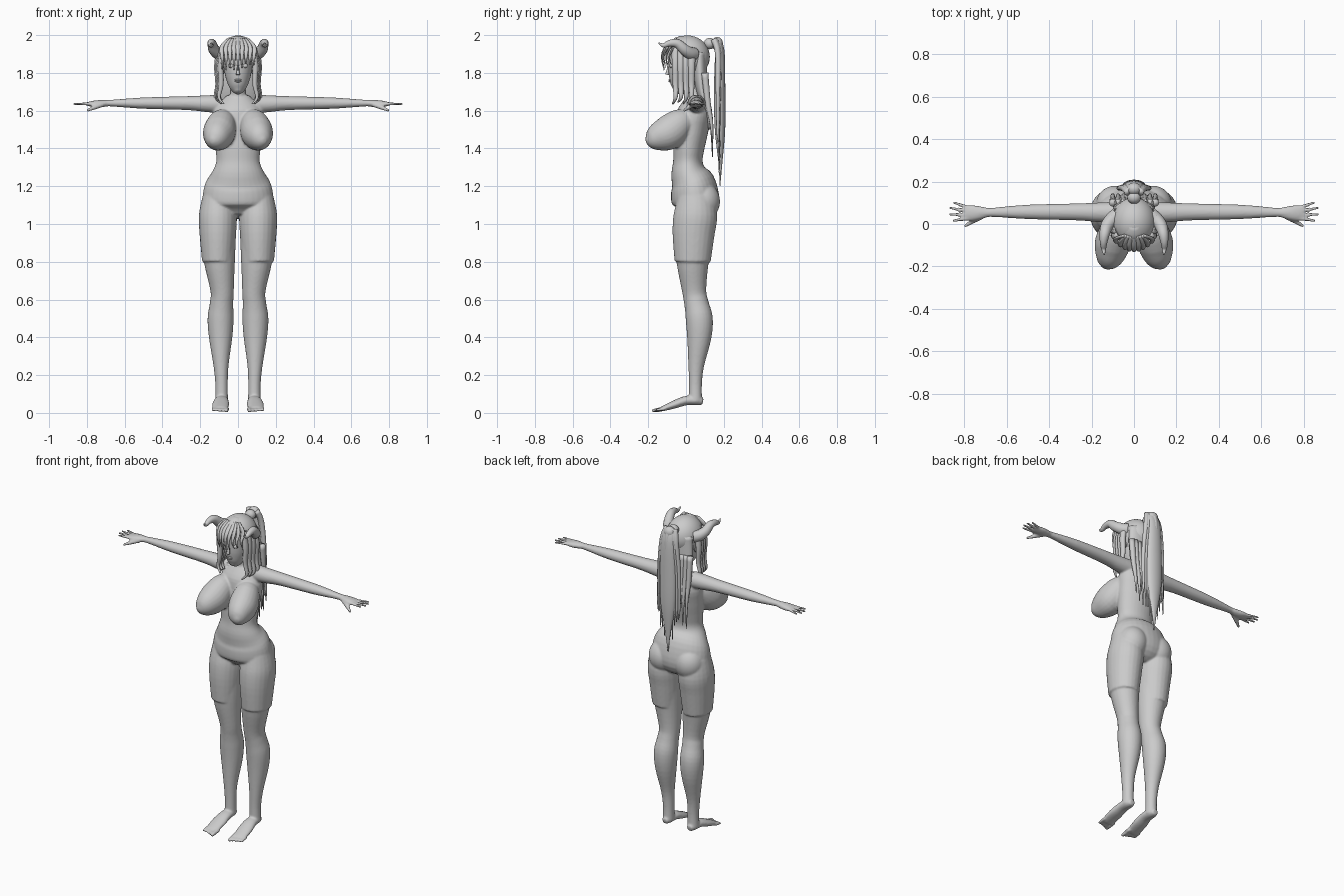
import bpy
import bmesh
import random
from math import cos, sin, tau
from mathutils import Matrix, Vector

random.seed(4)
if "Cube" in bpy.data.objects:
    bpy.data.objects.remove(bpy.data.objects["Cube"], do_unlink=True)

clay = bpy.data.materials.new("plain grey")
clay.use_nodes = True
grey = (0.6, 0.6, 0.6, 1)
clay.diffuse_color = grey
clay.node_tree.nodes["Principled BSDF"].inputs["Base Color"].default_value = grey

UP, BACK = Vector((0, 0, 1)), Vector((0, 1, 0))


def spline(rows, steps):
    """Smooth curve through rows of (x, y, z, radius)."""
    rows = [Vector(row) for row in rows]
    padded = [rows[0]] + rows + [rows[-1]]
    result = []
    for before, start, end, after in zip(padded, padded[1:], padded[2:], padded[3:]):
        leave, arrive = (end - before) / 2, (after - start) / 2
        for step in range(steps):
            t = step / steps
            ease = t * t * (3 - 2 * t)
            result.append(start.lerp(end, ease) + leave * t * (1 - t) ** 2
                          - arrive * t * t * (1 - t))
    return result + [rows[-1]]


def tube(bm, rows, reference=BACK, depth=1, end_depth=None, sides=24, mirror=False):
    """Closed tube of rings whose depth is a share of the radius."""
    samples = spline(rows, steps=4)
    centres = [sample.xyz for sample in samples]
    last = len(samples) - 1
    end_depth = depth if end_depth is None else end_depth
    for flip in ((1, -1) if mirror else (1,)):
        rings = []
        for i, sample in enumerate(samples):
            tangent = (centres[min(i + 1, last)] - centres[max(i - 1, 0)]).normalized()
            across = tangent.cross(reference).normalized()
            along = across.cross(tangent)
            radius = max(sample.w, 0.001)
            ratio = depth + (end_depth - depth) * i / last
            ring = []
            for k in range(sides):
                angle = tau * k / sides
                point = centres[i] + radius * (across * cos(angle) + along * ratio * sin(angle))
                ring.append(bm.verts.new((point.x * flip, point.y, point.z)))
            rings.append(ring)
        for low, high in zip(rings, rings[1:]):
            for k in range(sides):
                bm.faces.new((low[k - 1], low[k], high[k], high[k - 1]))
        bm.faces.new(rings[0])
        bm.faces.new(rings[-1])


def column(bm, x, profile, **options):
    """Upright tube from a profile of (height, depth position, radius)."""
    tube(bm, [(x, y, z, radius) for z, y, radius in profile], **options)


def taper(bm, points, thick, thin, **options):
    """Tube that narrows by rule towards its last point."""
    last = len(points) - 1
    rows = [(*point, thick + (thin - thick) * (i / last) ** 1.5)
            for i, point in enumerate(points)]
    tube(bm, rows, sides=12, **options)


def ball(bm, centre, size, mirror=False):
    for flip in ((1, -1) if mirror else (1,)):
        place = Matrix.Translation((centre[0] * flip, centre[1], centre[2]))
        bmesh.ops.create_uvsphere(bm, u_segments=32, v_segments=20, radius=1,
                                  matrix=place @ Matrix.Diagonal((*size, 1)))


def finish(name, bm):
    bmesh.ops.recalc_face_normals(bm, faces=bm.faces)
    for face in bm.faces:
        face.smooth = True
    mesh = bpy.data.meshes.new(name)
    bm.to_mesh(mesh)
    bm.free()
    mesh.materials.append(clay)
    obj = bpy.data.objects.new(name, mesh)
    bpy.context.collection.objects.link(obj)
    return obj


# Torso, neck and hips
body = bmesh.new()
column(body, 0, [(1.04, .04, .09), (1.1, .05, .18), (1.2, .04, .178), (1.27, .015, .14),
                 (1.33, .01, .115), (1.4, .015, .12), (1.5, .03, .13), (1.6, .045, .13),
                 (1.68, .05, .06)], depth=.68, sides=32)
column(body, 0, [(1.6, .05, .05), (1.7, .04, .04), (1.77, .02, .04)])
ball(body, (.09, .09, 1.12), (.09, .09, .1), mirror=True)

# Bust
tube(body, [(.07, .03, 1.55, .05), (.085, -.03, 1.53, .075), (.1, -.09, 1.485, .085),
            (.115, -.15, 1.46, .07), (.13, -.19, 1.445, .044), (.138, -.21, 1.44, .012)],
     UP, depth=1.08, mirror=True)

# Legs
column(body, .107, [(1.15, .05, .08), (1.05, .05, .1), (.95, .04, .097), (.8, .035, .083)],
       depth=1.15, mirror=True)
tube(body, [(.107, .04, .95, .097), (.098, .035, .8, .082), (.084, .043, .65, .062),
            (.087, .055, .58, .062), (.092, .07, .5, .069), (.092, .07, .4, .062),
            (.09, .054, .25, .04), (.087, .05, .15, .033), (.087, .05, .06, .034)],
     depth=1.04, mirror=True)

# Feet and toes
tube(body, [(.087, .09, .06, .018), (.087, .06, .065, .03), (.088, 0, .065, .038),
            (.092, -.06, .045, .045), (.095, -.13, .02, .042)],
     UP, depth=1, end_depth=.3, mirror=True)
for toe in range(5):
    x, tip = .06 + toe * .018, -.18 + toe * .007
    size = .009 if toe else .013
    taper(body, [(x, -.11, .022), (x, -.15, .016), (x, tip, .01)], size, size * .7,
          reference=UP, mirror=True)

# Arms and palms
tube(body, [(.09, .055, 1.635, .05), (.17, .055, 1.637, .046), (.27, .057, 1.64, .04),
            (.5, .057, 1.64, .034), (.66, .055, 1.64, .022), (.72, .05, 1.64, .02)],
     UP, depth=1, end_depth=.8, mirror=True)
tube(body, [(.68, .055, 1.64, .02), (.75, .052, 1.636, .036), (.8, .052, 1.636, .036)],
     UP, depth=.8, end_depth=.25, mirror=True)

# Fingers and thumbs
for finger in range(4):
    root = Vector((.78, .024 + finger * .018, 1.636))
    angle = finger * .14 - .1
    reach = Vector((cos(angle), sin(angle), 0)) * (.1 - .015 * abs(finger - 1.5))
    taper(body, [root, root + reach / 2, root + reach], .009, .006,
          reference=UP, mirror=True)
taper(body, [(.72, .035, 1.632), (.765, .01, 1.615), (.8, -.012, 1.6)], .014, .007,
      reference=UP, mirror=True)

# One continuous skin
figure = finish("body", body)
remesh = figure.modifiers.new("fuse", 'REMESH')
remesh.mode = 'VOXEL'
remesh.voxel_size = 0.006
remesh.use_smooth_shade = True
soften = figure.modifiers.new("soften", 'SMOOTH')
soften.factor = 0.5
soften.iterations = 5

# Head with nose, lips and ears
head = bmesh.new()
column(head, 0, [(1.695, -.05, .016), (1.72, -.036, .042), (1.77, -.018, .064),
                 (1.84, -.004, .077), (1.9, 0, .083), (1.95, 0, .07), (1.985, .01, .03)],
       depth=1.18, sides=32)
taper(head, [(0, -.1, 1.79), (0, -.096, 1.81), (0, -.088, 1.835)], .01, .005)
for lip in (1.755, 1.763):
    ball(head, (0, -.085, lip), (.018, .008, .005))
ball(head, (.08, .01, 1.82), (.01, .02, .03), mirror=True)
finish("head", head)

# Eyes
eyes = bmesh.new()
ball(eyes, (.034, -.078, 1.838), (.018, .01, .012), mirror=True)
finish("eyes", eyes)

# Hair cap with an opening for the face
cap = bmesh.new()
ball(cap, (0, .008, 1.885), (.104, .118, .113))
opening = [v for v in cap.verts if v.co.z < 1.92 and v.co.y < -.035]
bmesh.ops.delete(cap, geom=opening, context='VERTS')
shell = finish("hair_cap", cap).modifiers.new("thickness", 'SOLIDIFY')
shell.thickness = 0.008

# Fringe
fringe = bmesh.new()
for i in range(-4, 5):
    x, inset = i * .021, i * i * .0025
    end = 1.825 + random.uniform(-.015, .025)
    taper(fringe, [(x / 2, -.055, 1.975), (x, inset - .108, 1.935),
                   (x, inset - .128, 1.885), (x, inset - .117, end)],
          .016, .002, depth=.5)
finish("fringe", fringe)

# Side locks falling in front of the shoulders
locks = bmesh.new()
for i in range(4):
    x, y = .085 + i * .006, -.055 + i * .028
    end = 1.63 + random.uniform(0, .03)
    taper(locks, [(x - .01, y, 1.93), (x + .007, y, 1.84), (x + .004, y, 1.74),
                  (x + .016, y, 1.67), (x - .01, y - .015, end)],
          .018, .004, depth=1.2, mirror=True)
finish("side_locks", locks)

# Long back hair
curtain = bmesh.new()
column(curtain, 0, [(1.91, .07, .09), (1.8, .075, .098), (1.7, .085, .1),
                    (1.6, .115, .1), (1.5, .13, .08)], depth=.45, end_depth=.15)
for i in range(-4, 5):
    x = i * .025
    end = 1.4 + random.uniform(-.06, .08)
    taper(curtain, [(x, .1, 1.8), (x, .115, 1.65), (x, .135, 1.53), (x, .14, end)],
          .018, .002)
finish("back_hair", curtain)

# High ponytail: a knot and tapering strands
tail = bmesh.new()
ball(tail, (0, .125, 1.955), (.032, .03, .03))
ball(tail, (0, .165, 1.955), (.035, .03, .035))
column(tail, 0, [(1.97, .165, .03), (1.9, .178, .045), (1.7, .178, .055), (1.5, .18, .05),
                 (1.33, .182, .02), (1.2, .18, .002)], depth=.55)
for i in range(-5, 6):
    x = i * .014
    y = .19 - abs(x) * .3
    end = 1.22 + abs(x) * 2 + random.uniform(0, .08)
    taper(tail, [(x * .4, y - .02, 1.975), (x * .7, y, 1.9), (x, y, 1.7),
                 (x, y, 1.48), (x, .175, end)], .017, .002)
finish("ponytail", tail)

# Curled horns
horns = bmesh.new()
taper(horns, [(.08, .04, 1.9), (.105, .02, 1.905), (.128, -.01, 1.925), (.138, -.045, 1.955),
              (.143, -.085, 1.957), (.143, -.12, 1.945), (.14, -.145, 1.96)],
      .036, .003, reference=UP, mirror=True)
finish("horns", horns)
